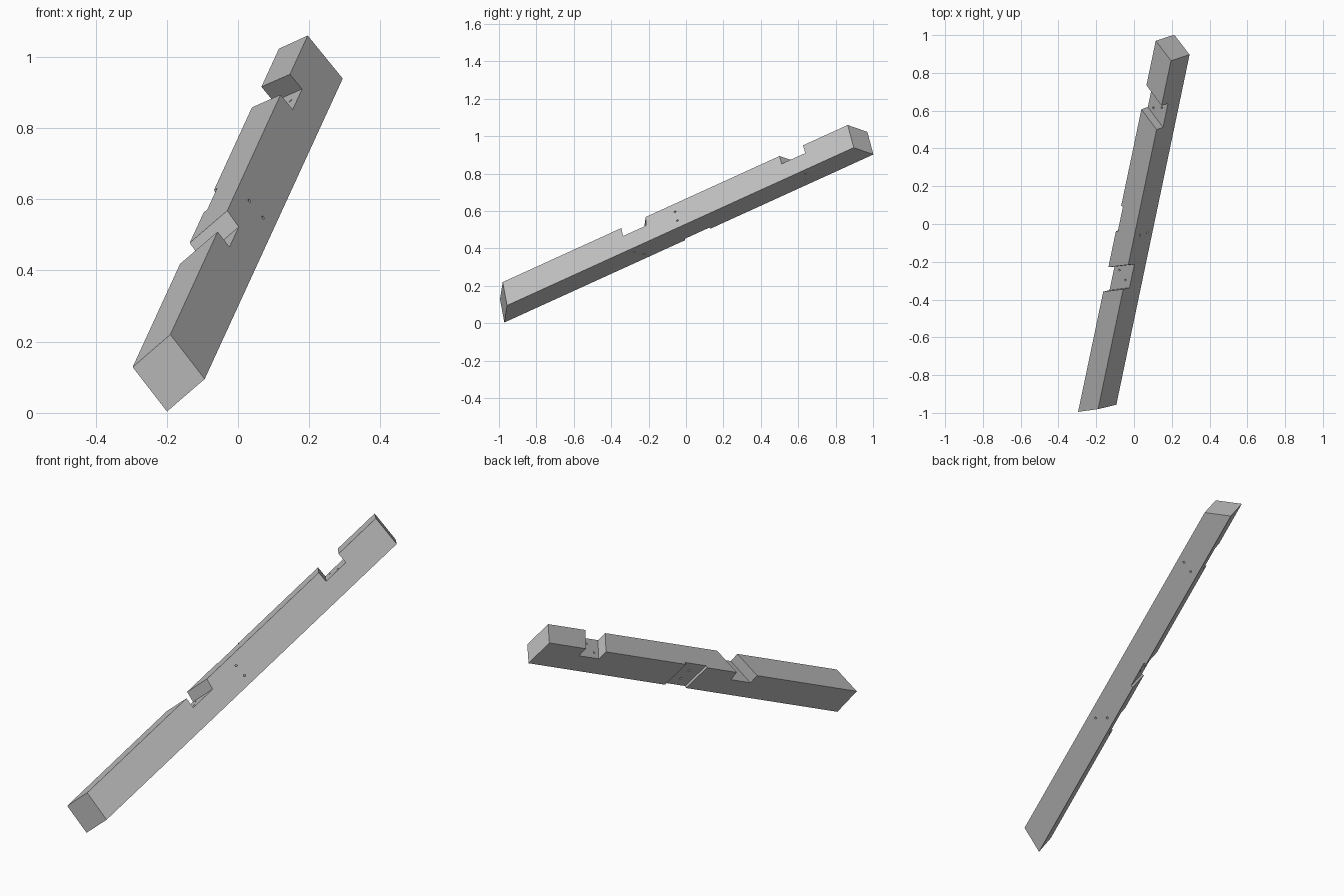
import bpy, bmesh
from mathutils import Vector, Matrix

if "Cube" in bpy.data.objects:
    bpy.data.objects.remove(bpy.data.objects["Cube"])

WIDTH, DEPTH = 0.122, 0.159

# Beam frame: x runs along the timber, y into its depth, z across its width
along = Vector((0.187, 0.894, 0.407)).normalized()
deep = Vector((0.62, 0.21, -0.755))
deep = (deep - along * deep.dot(along)).normalized()
across = along.cross(deep)
frame = Matrix((along, deep, across)).transposed().to_4x4()
frame.translation = Vector((-0.19, -0.98, 0.22))

wood = bpy.data.materials.new("grey_timber")
wood.use_nodes = True
colour = (0.53, 0.53, 0.53, 1)
wood.diffuse_color = colour
wood.node_tree.nodes["Principled BSDF"].inputs["Base Color"].default_value = colour


def finish(name, bm):
    bmesh.ops.recalc_face_normals(bm, faces=bm.faces)
    mesh = bpy.data.meshes.new(name)
    bm.to_mesh(mesh)
    bm.free()
    mesh.materials.append(wood)
    obj = bpy.data.objects.new(name, mesh)
    obj.matrix_world = frame
    bpy.context.collection.objects.link(obj)
    return obj


def block(name, starts, depths, widths, skews, tilts=(0, 0)):
    """Box whose two ends slant across the width (skews) and depth (tilts)."""
    bm = bmesh.new()
    bmesh.ops.create_cube(bm, size=1)
    for v in bm.verts:
        end, d, w = (int(c > 0) for c in v.co)
        y, z = depths[d], widths[w]
        x = starts[end] + skews[end] * z / WIDTH + tilts[end] * y / DEPTH
        v.co = (x, y, z)
    return finish(name, bm)


def peg_hole(name, a, b, radius=0.0055):
    """Round drill between two points of the beam frame."""
    a, b = Vector(a), Vector(b)
    bm = bmesh.new()
    turn = (b - a).to_track_quat('Z', 'Y').to_matrix().to_4x4()
    bmesh.ops.create_cone(bm, cap_ends=True, segments=12, radius1=radius,
                          radius2=radius, depth=(b - a).length,
                          matrix=Matrix.Translation((a + b) / 2) @ turn)
    return finish(name, bm)


# Timber with mitred ends
beam = block("timber_brace", (0, 2.063), (0, DEPTH), (0, WIDTH),
             (-0.07, 0.064), (-0.012, -0.002))

# Housings: two across the upper face, one shallow on the far side
cutters = [
    block("lower_notch", (0.71, 0.855), (-0.05, 0.055), (-0.03, 0.16),
          (-0.068, -0.068), (-0.012, -0.03)),
    block("upper_notch", (1.655, 1.796), (-0.05, 0.055), (-0.03, 0.16),
          (0.067, 0.068)),
    block("side_notch", (1.0, 1.15), (-0.03, 0.2), (WIDTH - 0.012, 0.16), (0, 0)),
]

# Peg holes: pairs through each notch floor
for i, (s, w) in enumerate([(0.735, 0.036), (0.772, 0.086),
                            (1.757, 0.034), (1.733, 0.086)]):
    cutters.append(peg_hole(f"floor_peg_{i}", (s, 0.03, w), (s, 0.19, w)))
for i, d in enumerate((0.051, 0.113)):
    cutters.append(peg_hole(f"side_peg_{i}", (1.007, d, -0.02), (1.091, d, 0.145)))

for cutter in cutters:
    cutter.hide_render = True
    mod = beam.modifiers.new(cutter.name, 'BOOLEAN')
    mod.operation = 'DIFFERENCE'
    mod.solver = 'EXACT'
    mod.object = cutter

# Bake the cuts and drop the cutters
bpy.context.view_layer.update()
cut = bpy.data.meshes.new_from_object(
    beam.evaluated_get(bpy.context.evaluated_depsgraph_get()))
beam.modifiers.clear()
beam.data = cut
for cutter in cutters:
    bpy.data.objects.remove(cutter)
